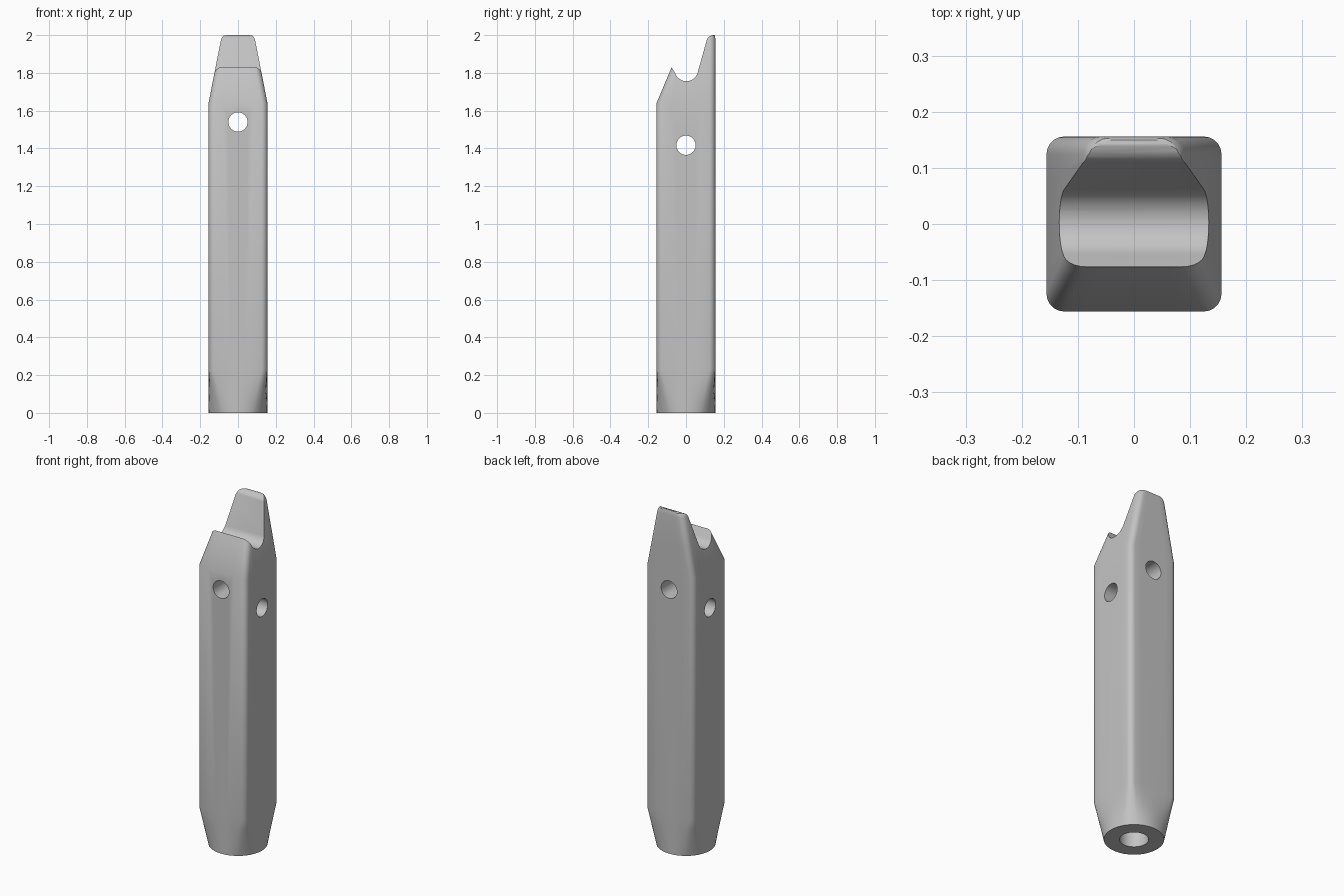
import bpy, bmesh, math
from mathutils import Vector

if "Cube" in bpy.data.objects:
    bpy.data.objects.remove(bpy.data.objects["Cube"])

H = 0.156          # half width of the square shaft
FLAT, ARC = 6, 5   # segments along each flat side and each corner

grey = bpy.data.materials.new("plain grey")
grey.diffuse_color = (0.55, 0.55, 0.55, 1)
grey.use_nodes = True
grey.node_tree.nodes["Principled BSDF"].inputs["Base Color"].default_value = grey.diffuse_color


def finish(bm, name):
    bmesh.ops.recalc_face_normals(bm, faces=bm.faces)
    me = bpy.data.meshes.new(name)
    bm.to_mesh(me)
    bm.free()
    ob = bpy.data.objects.new(name, me)
    bpy.context.collection.objects.link(ob)
    me.materials.append(grey)
    return ob


def rounded_ring(w, front, back, r, z):
    """Rounded rectangle, counter-clockwise, starting with the right-back corner."""
    corners = [(w - r, back - r), (r - w, back - r), (r - w, front + r), (w - r, front + r)]
    pts = []
    for k, c in enumerate(corners):
        arc = []
        for j in range(ARC + 1):
            a = math.pi / 2 * (k + j / ARC)
            arc.append(Vector((c[0] + r * math.cos(a), c[1] + r * math.sin(a), z)))
        pts += arc
        a = math.pi / 2 * (k + 1)
        n = corners[(k + 1) % 4]
        end = Vector((n[0] + r * math.cos(a), n[1] + r * math.sin(a), z))
        pts += [arc[-1].lerp(end, i / FLAT) for i in range(1, FLAT)]
    return pts


def round_ring(r, z):
    """Circle with points matching the rounded rectangle."""
    pts = []
    for k in range(4):
        start = math.radians(90 * k + 30)
        pts += [start + math.radians(30) * j / ARC for j in range(ARC + 1)]
        pts += [start + math.radians(30 + 60 * i / FLAT) for i in range(1, FLAT)]
    return [Vector((r * math.cos(a), r * math.sin(a), z)) for a in pts]


def loft(rings, name):
    bm = bmesh.new()
    rows = [[bm.verts.new(p) for p in ring] for ring in rings]
    n = len(rows[0])
    for lo, hi in zip(rows, rows[1:]):
        for i in range(n):
            bm.faces.new((lo[i], lo[(i + 1) % n], hi[(i + 1) % n], hi[i]))
    bm.faces.new(rows[0][::-1])
    bm.faces.new(rows[-1])
    return finish(bm, name)


def taper_ring(z, inset=0.0):
    t = z - 1.64
    return rounded_ring(H - 0.196 * t - inset, -H + 0.42 * t, H - inset * 0.4, 0.032, z)


# Shaft: round foot, square body, tapered head
foot, body = round_ring(H, 0), rounded_ring(H, -H, H, 0.032, 0.23)
rings = [[p.lerp(q, t) for p, q in zip(foot, body)] for t in (0, 0.25, 0.5, 0.75, 1)]
rings += [rounded_ring(H, -H, H, 0.032, 1.64)]
rings += [taper_ring(z, i) for z, i in ((1.8, 0), (1.975, 0), (1.99, 0.004), (1.997, 0.008), (2.0, 0.015))]
shaft = loft(rings, "shaft")


def cut(tool):
    tool.hide_render = True
    mod = shaft.modifiers.new(tool.name, 'BOOLEAN')
    mod.operation, mod.solver, mod.object = 'DIFFERENCE', 'EXACT', tool
    bpy.context.view_layer.objects.active = shaft
    bpy.ops.object.modifier_apply(modifier=mod.name)
    bpy.data.objects.remove(tool)


def drill(name, r, depth, loc, rot):
    bpy.ops.mesh.primitive_cylinder_add(vertices=40, radius=r, depth=depth, location=loc, rotation=rot)
    ob = bpy.context.object
    ob.name = name
    ob.data.materials.append(grey)
    cut(ob)


# Saddle notch across the head, leaving the tall rear blade
profile = [(-0.4, 1.83), (-0.076, 1.83)]
for j in range(17):
    a = math.radians(203 + (342 - 203) * j / 16)
    profile.append((0.002 + 0.062 * math.cos(a), 1.818 + 0.062 * math.sin(a)))
profile += [(0.111, 1.978), (0.117, 1.987), (0.126, 1.994), (0.138, 1.9985), (0.15, 2.003),
            (0.15, 2.2), (-0.4, 2.2)]
bm = bmesh.new()
face = bm.faces.new([bm.verts.new((-0.4, y, z)) for y, z in profile])
out = bmesh.ops.extrude_face_region(bm, geom=[face])
bmesh.ops.translate(bm, vec=(0.8, 0, 0), verts=[v for v in out["geom"] if isinstance(v, bmesh.types.BMVert)])
cut(finish(bm, "notch_cutter"))

# Cross holes and the bore in the foot
drill("front_hole", 0.051, 1, (0, 0, 1.54), (math.pi / 2, 0, 0))
drill("side_hole", 0.051, 1, (0, 0, 1.417), (0, math.pi / 2, 0))
drill("foot_bore", 0.075, 1.0, (0, 0, 0), (0, 0, 0))

# Smooth shading with crisp edges
bpy.ops.object.select_all(action='DESELECT')
shaft.select_set(True)
bpy.context.view_layer.objects.active = shaft
bpy.ops.object.shade_smooth_by_angle(angle=math.radians(30))
